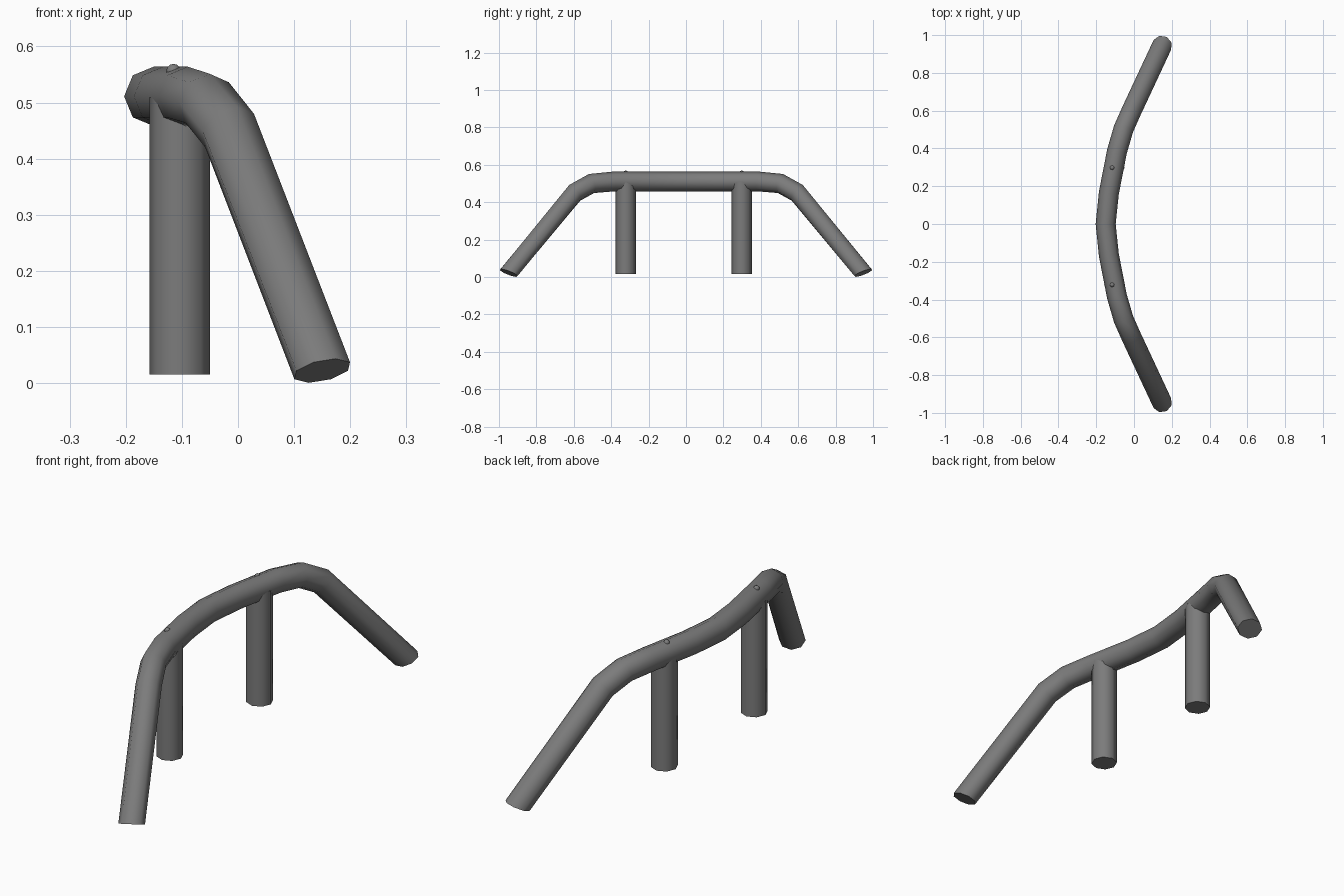
import bpy
import bmesh
import math
from mathutils import Vector

SIDES = 8
RADIUS = 0.053

cube = bpy.data.objects.get("Cube")
if cube:
    bpy.data.objects.remove(cube, do_unlink=True)

# Single dark metal colour
metal = bpy.data.materials.new("dark grey metal")
metal.use_nodes = True
grey = (0.2, 0.2, 0.2, 1.0)
metal.diffuse_color = grey
metal.node_tree.nodes["Principled BSDF"].inputs["Base Color"].default_value = grey


def finish(obj, name):
    obj.name = name
    obj.data.materials.append(metal)
    bpy.ops.object.select_all(action="DESELECT")
    obj.select_set(True)
    bpy.context.view_layer.objects.active = obj
    bpy.ops.object.shade_smooth_by_angle(angle=math.radians(60))


def tube(name, path, end_normal):
    """Sweep a polygon along the path, with tilted end cuts."""
    bm = bmesh.new()
    rings = []
    last = len(path) - 1
    for i, centre in enumerate(path):
        if i == 0:
            t = Vector((-end_normal.x, end_normal.y, -end_normal.z))
        elif i == last:
            t = end_normal.copy()
        else:
            t = (centre - path[i - 1]).normalized() + (path[i + 1] - centre).normalized()
        t.normalize()
        side = t.cross(Vector((0, 0, 1))).normalized()
        up = side.cross(t)
        ring = []
        for k in range(SIDES):
            a = math.tau * k / SIDES
            ring.append(bm.verts.new(centre + RADIUS * (math.cos(a) * side + math.sin(a) * up)))
        rings.append(ring)
    for a, b in zip(rings, rings[1:]):
        for k in range(SIDES):
            n = (k + 1) % SIDES
            bm.faces.new((a[k], a[n], b[n], b[k]))
    bm.faces.new(rings[0])
    bm.faces.new(rings[-1])
    bmesh.ops.recalc_face_normals(bm, faces=bm.faces)
    mesh = bpy.data.meshes.new(name)
    bm.to_mesh(mesh)
    bm.free()
    obj = bpy.data.objects.new(name, mesh)
    bpy.context.collection.objects.link(obj)
    finish(obj, name)


# Curved handrail, mirrored front to back
half = [Vector(p) for p in (
    (-0.15, 0, 0.511), (-0.133, 0.165, 0.511), (-0.09, 0.385, 0.511),
    (-0.055, 0.505, 0.50), (-0.015, 0.595, 0.45), (0.15, 0.948, 0.022))]
path = [Vector((p.x, -p.y, p.z)) for p in reversed(half[1:])] + half
tube("bent_rail", path, Vector((0.2, 0.35, -0.91)))

# Upright posts with a small rivet over each
for label, y in (("front", -0.322), ("back", 0.298)):
    base, top = 0.015, 0.51
    bpy.ops.mesh.primitive_cylinder_add(
        vertices=SIDES, radius=0.054, depth=top - base,
        location=(-0.104, y, (base + top) / 2))
    finish(bpy.context.object, label + "_post")
    bpy.ops.mesh.primitive_uv_sphere_add(
        segments=SIDES, ring_count=6, radius=0.013, location=(-0.115, y, 0.556))
    finish(bpy.context.object, label + "_rivet")
